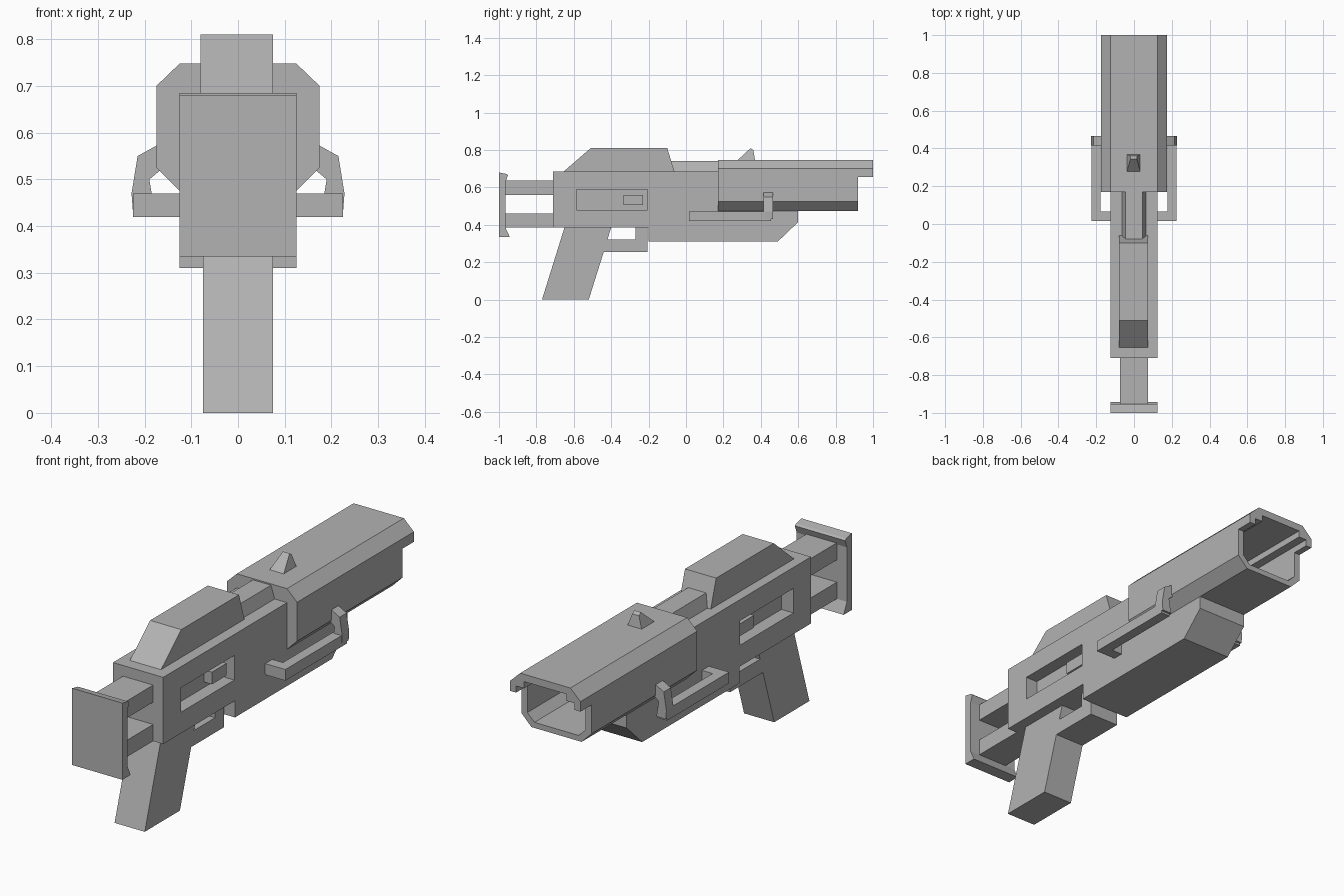
import bpy, bmesh
from mathutils import Vector

cube = bpy.data.objects.get("Cube")
if cube:
    bpy.data.objects.remove(cube)

grey = bpy.data.materials.new("plain grey")
grey.use_nodes = True
COLOUR = (0.45, 0.45, 0.45, 1)
grey.diffuse_color = COLOUR
grey.node_tree.nodes["Principled BSDF"].inputs["Base Color"].default_value = COLOUR


def loft(name, start, end):
    """Solid joining two matching outlines of 3D points."""
    bm = bmesh.new()
    a = [bm.verts.new(p) for p in start]
    b = [bm.verts.new(p) for p in end]
    bm.faces.new(a)
    bm.faces.new(b[::-1])
    for i in range(len(a)):
        j = (i + 1) % len(a)
        bm.faces.new((a[i], b[i], b[j], a[j]))
    bmesh.ops.recalc_face_normals(bm, faces=bm.faces)
    mesh = bpy.data.meshes.new(name)
    bm.to_mesh(mesh)
    bm.free()
    mesh.materials.append(grey)
    obj = bpy.data.objects.new(name, mesh)
    bpy.context.collection.objects.link(obj)
    return obj


def side_prism(name, outline, x0, x1):
    return loft(name, [(x0, y, z) for y, z in outline], [(x1, y, z) for y, z in outline])


def front_prism(name, outline, y0, y1):
    return loft(name, [(x, y0, z) for x, z in outline], [(x, y1, z) for x, z in outline])


def box(name, x, y, z):
    return side_prism(name, [(y[0], z[0]), (y[1], z[0]), (y[1], z[1]), (y[0], z[1])], *x)


def cut(target, cutter):
    cutter.hide_render = True
    mod = target.modifiers.new("cut", "BOOLEAN")
    mod.operation = "DIFFERENCE"
    mod.solver = "EXACT"
    mod.object = cutter
    bpy.context.view_layer.objects.active = target
    bpy.ops.object.modifier_apply(modifier=mod.name)
    bpy.data.objects.remove(cutter)


# Receiver with a recessed window in each side
receiver = side_prism("receiver", [
    (-0.71, 0.385), (-0.2, 0.385), (-0.2, 0.31), (0.49, 0.31), (0.6, 0.415),
    (0.6, 0.5), (0.4, 0.685), (-0.71, 0.685)], -0.125, 0.125)
for s, side in ((1, "left"), (-1, "right")):
    cut(receiver, box("window_cutter", sorted((s * 0.065, s * 0.2)), (-0.585, -0.205), (0.48, 0.59)))
    box(side + "_window_catch", sorted((s * 0.05, s * 0.105)), (-0.335, -0.23), (0.505, 0.56))

# Grip and trigger guard
grip = side_prism("grip", [
    (-0.64, 0.4), (-0.65, 0.385), (-0.77, 0), (-0.52, 0), (-0.44, 0.255),
    (-0.205, 0.255), (-0.205, 0.4)], -0.075, 0.075)
cut(grip, side_prism("guard_cutter", [
    (-0.42, 0.322), (-0.27, 0.322), (-0.27, 0.385), (-0.4, 0.385)], -0.2, 0.2))

# Stock rods and butt plate
for name, z in (("upper_stock_rod", (0.56, 0.637)), ("lower_stock_rod", (0.385, 0.46))):
    box(name, (-0.075, 0.075), (-0.98, -0.7), z)
side_prism("butt_plate", [
    (-1, 0.335), (-0.942, 0.335), (-0.965, 0.385), (-0.965, 0.63),
    (-0.952, 0.665), (-0.96, 0.672), (-1, 0.68)], -0.125, 0.125)

# Top cover and the narrow spine ahead of it
cover = [(-0.66, 0.68), (-0.51, 0.81), (-0.1, 0.81), (-0.06, 0.68)]
side_prism("top_cover", cover, -0.08, 0.075)
front_prism("spine", [(-0.065, 0.68), (0.065, 0.68), (0.045, 0.742), (-0.045, 0.742)], -0.09, 0.2)

# Hollow barrel shroud with an overhanging upper lip
shroud = front_prism("barrel_shroud", [
    (-0.125, 0.475), (0.125, 0.475), (0.175, 0.525), (0.175, 0.7),
    (0.125, 0.748), (-0.125, 0.748), (-0.175, 0.7), (-0.175, 0.525)], 0.17, 1)
cut(shroud, box("lip_cutter", (-0.3, 0.3), (0.92, 1.1), (0.4, 0.655)))
cut(shroud, front_prism("bore_cutter", [
    (-0.11, 0.5), (0.11, 0.5), (0.145, 0.535), (0.145, 0.685),
    (0.105, 0.685), (0.105, 0.715), (-0.105, 0.715), (-0.105, 0.685),
    (-0.145, 0.685), (-0.145, 0.535)], 0.62, 1.1))

# Front sight
loft("front_sight",
     [(-0.04, 0.27, 0.74), (0.035, 0.27, 0.74), (0.035, 0.37, 0.74), (-0.04, 0.37, 0.74)],
     [(-0.018, 0.345, 0.81), (0.015, 0.345, 0.81), (0.015, 0.36, 0.8), (-0.018, 0.36, 0.8)])

# Side handles: inner arm, long bar and raised end on each side
for s, side in ((1, "left"), (-1, "right")):
    box(side + "_handle_arm", sorted((s * 0.12, s * 0.2)), (0.015, 0.065), (0.42, 0.47))
    box(side + "_handle_bar", sorted((s * 0.178, s * 0.225)), (0.015, 0.455), (0.42, 0.47))
    post = [(0.178, 0.43), (0.225, 0.43), (0.228, 0.47), (0.215, 0.55),
            (0.17, 0.575), (0.16, 0.525), (0.19, 0.5)]
    front_prism(side + "_handle_post", [(s * x, z) for x, z in post], 0.415, 0.465)
